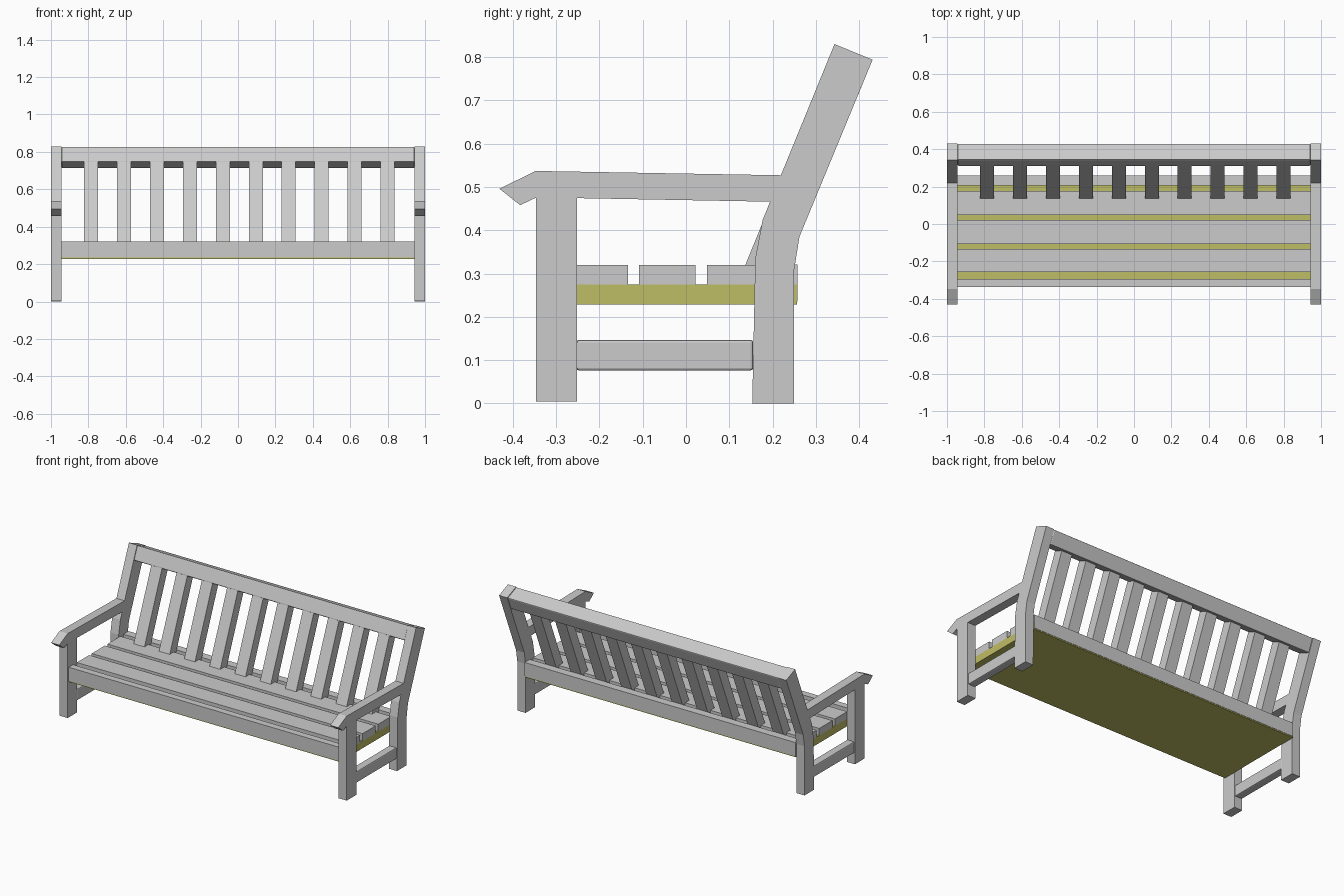
import bpy, bmesh

if "Cube" in bpy.data.objects:
    bpy.data.objects.remove(bpy.data.objects["Cube"])

INNER = 0.943  # inside face of the side frames


def prism(name, profile, x0, x1, mirror=False, bevel=0.0, mat=None):
    """Extrude a (y, z) profile along x."""
    bm = bmesh.new()
    face = bm.faces.new([bm.verts.new((x0, y, z)) for y, z in profile])
    ext = bmesh.ops.extrude_face_region(bm, geom=[face])
    verts = [v for v in ext["geom"] if isinstance(v, bmesh.types.BMVert)]
    bmesh.ops.translate(bm, verts=verts, vec=(x1 - x0, 0, 0))
    bmesh.ops.recalc_face_normals(bm, faces=bm.faces[:])
    mesh = bpy.data.meshes.new(name)
    bm.to_mesh(mesh)
    bm.free()
    ob = bpy.data.objects.new(name, mesh)
    bpy.context.collection.objects.link(ob)
    if mirror:
        ob.modifiers.new("mirror", "MIRROR").use_axis = (True, False, False)
    if bevel:
        mod = ob.modifiers.new("bevel", "BEVEL")
        mod.width = bevel
        mod.segments = 2
    if mat:
        mesh.materials.append(mat)
    return ob


def rect(y0, y1, z0, z1):
    return [(y0, z0), (y1, z0), (y1, z1), (y0, z1)]


def lean(z):
    """Y of the front plane of the leaning backrest."""
    return 0.135 + 0.409 * (z - 0.32)


yellow = bpy.data.materials.new("seat_base_yellow")
yellow.diffuse_color = (0.52, 0.51, 0.13, 1)
yellow.use_nodes = True
yellow.node_tree.nodes["Principled BSDF"].inputs["Base Color"].default_value = yellow.diffuse_color

# Side frames, mirrored left and right
prism("front_legs", rect(-0.347, -0.252, 0.005, 0.476), INNER, 1.0, True)
prism("back_legs", [(0.153, 0), (0.249, 0), (0.25, 0.31), (0.262, 0.385),
                    (0.431, 0.794), (0.343, 0.83), (0.177, 0.424), (0.16, 0.335)],
      INNER, 1.0, True)
prism("armrests", [(-0.431, 0.496), (-0.383, 0.458), (-0.345, 0.476),
                   (0.196, 0.466), (0.221, 0.527), (-0.347, 0.537)],
      INNER, 1.0, True)
prism("side_rails", rect(-0.253, 0.155, 0.076, 0.147), INNER + 0.003, 0.997, True, 0.006)

# Seat base panel
prism("seat_base", rect(-0.334, 0.256, 0.228, 0.275), -INNER, INNER, mat=yellow)

# Aprons and seat boards
prism("front_apron", rect(-0.337, -0.294, 0.235, 0.321), -INNER, INNER)
prism("back_apron", rect(0.207, 0.258, 0.235, 0.321), -INNER, INNER)
for i, (y0, y1) in enumerate([(-0.256, -0.134), (-0.108, 0.022), (0.048, 0.177)]):
    prism(f"seat_board_{i + 1}", rect(y0, y1, 0.272, 0.32), -INNER, INNER)

# Top rail of the backrest
prism("top_rail", [(0.343, 0.829), (0.43, 0.793), (0.397, 0.711), (0.309, 0.747)],
      -INNER, INNER, bevel=0.006)

# Upright backrest slats
for i in range(10):
    x = -0.785 + 0.176 * i
    z0, z1, t = 0.275, 0.755, 0.07
    prism(f"back_slat_{i + 1}",
          [(lean(z0) + 0.002, z0), (lean(z0) + t, z0),
           (lean(z1 - 0.02) + t, z1 - 0.02), (lean(z1) + 0.002, z1)],
          x - 0.0375, x + 0.0375)
